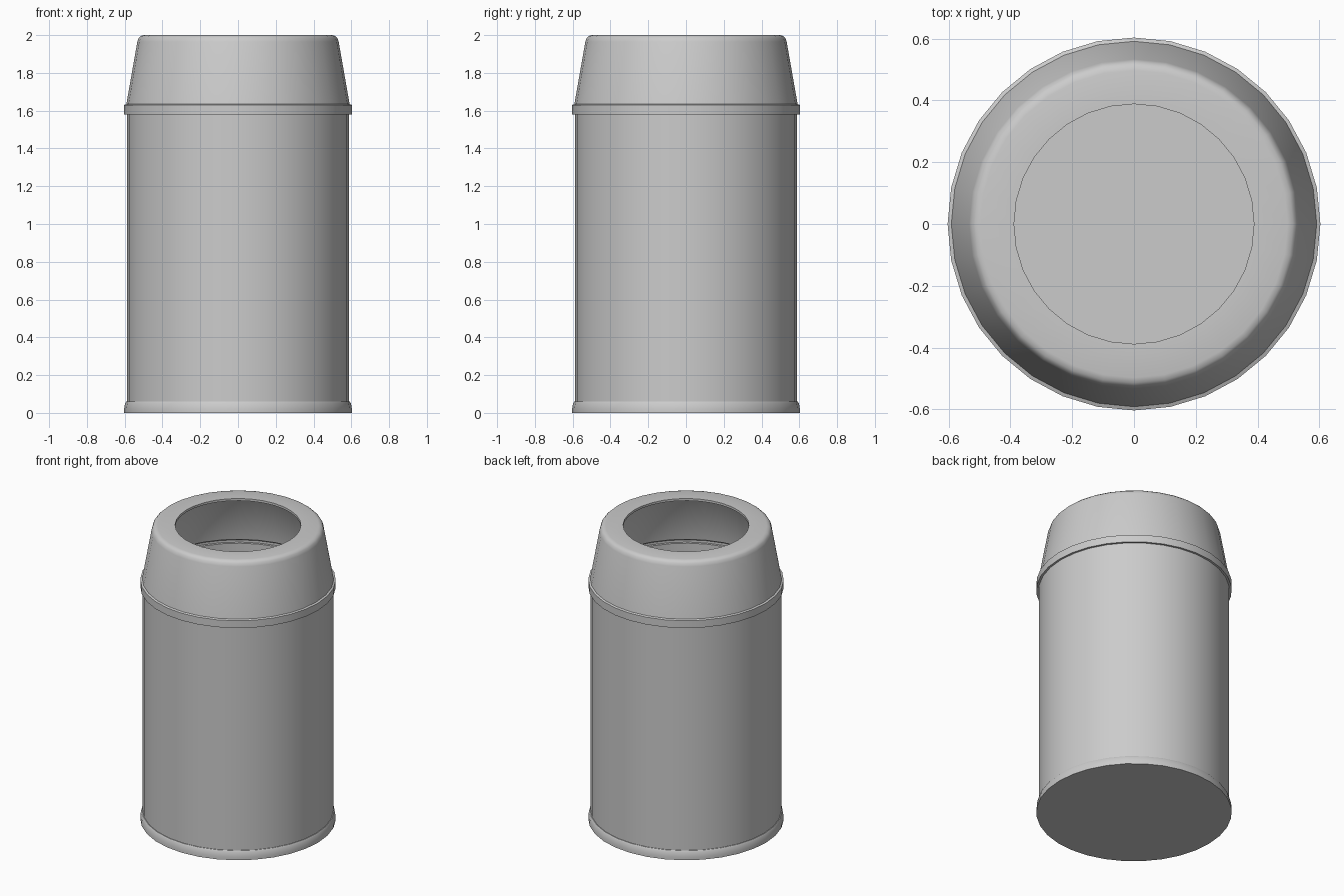
import bpy, bmesh
from math import cos, sin, pi, radians

if "Cube" in bpy.data.objects:
    bpy.data.objects.remove(bpy.data.objects["Cube"])

SIDES = 32


def lathe(name, profile, closed=False):
    """Revolve (radius, z) points around z; radius 0 makes a pole."""
    bm = bmesh.new()
    rings = []
    for r, z in profile:
        if r == 0:
            rings.append([bm.verts.new((0, 0, z))] * SIDES)
        else:
            rings.append([bm.verts.new((r * cos(2 * pi * i / SIDES),
                                        r * sin(2 * pi * i / SIDES), z))
                          for i in range(SIDES)])
    pairs = list(zip(rings, rings[1:]))
    if closed:
        pairs.append((rings[-1], rings[0]))
    for a, b in pairs:
        for i in range(SIDES):
            j = (i + 1) % SIDES
            quad = list(dict.fromkeys((a[i], a[j], b[j], b[i])))
            bm.faces.new(quad)
    bmesh.ops.recalc_face_normals(bm, faces=bm.faces)
    mesh = bpy.data.meshes.new(name)
    bm.to_mesh(mesh)
    bm.free()
    obj = bpy.data.objects.new(name, mesh)
    bpy.context.collection.objects.link(obj)
    bpy.ops.object.select_all(action='DESELECT')
    obj.select_set(True)
    bpy.context.view_layer.objects.active = obj
    bpy.ops.object.shade_smooth_by_angle(angle=radians(40))
    return obj


# Hollow bin body with flared foot
lathe("bin_body", [
    (0, 0), (0.603, 0), (0.603, 0.02), (0.598, 0.05), (0.592, 0.06),
    (0.588, 0.06), (0.588, 1.61), (0.572, 1.61), (0.572, 0.03), (0, 0.03)])

# Tapered lid with collar, rounded shoulder and open top
lathe("bin_lid", [
    (0.589, 1.58), (0.603, 1.58), (0.603, 1.63), (0.591, 1.635),
    (0.533, 1.965), (0.526, 1.985), (0.514, 1.996), (0.497, 2.0),
    (0.388, 2.0), (0.388, 1.985), (0.495, 1.98), (0.517, 1.96),
    (0.575, 1.635), (0.589, 1.625)], closed=True)
